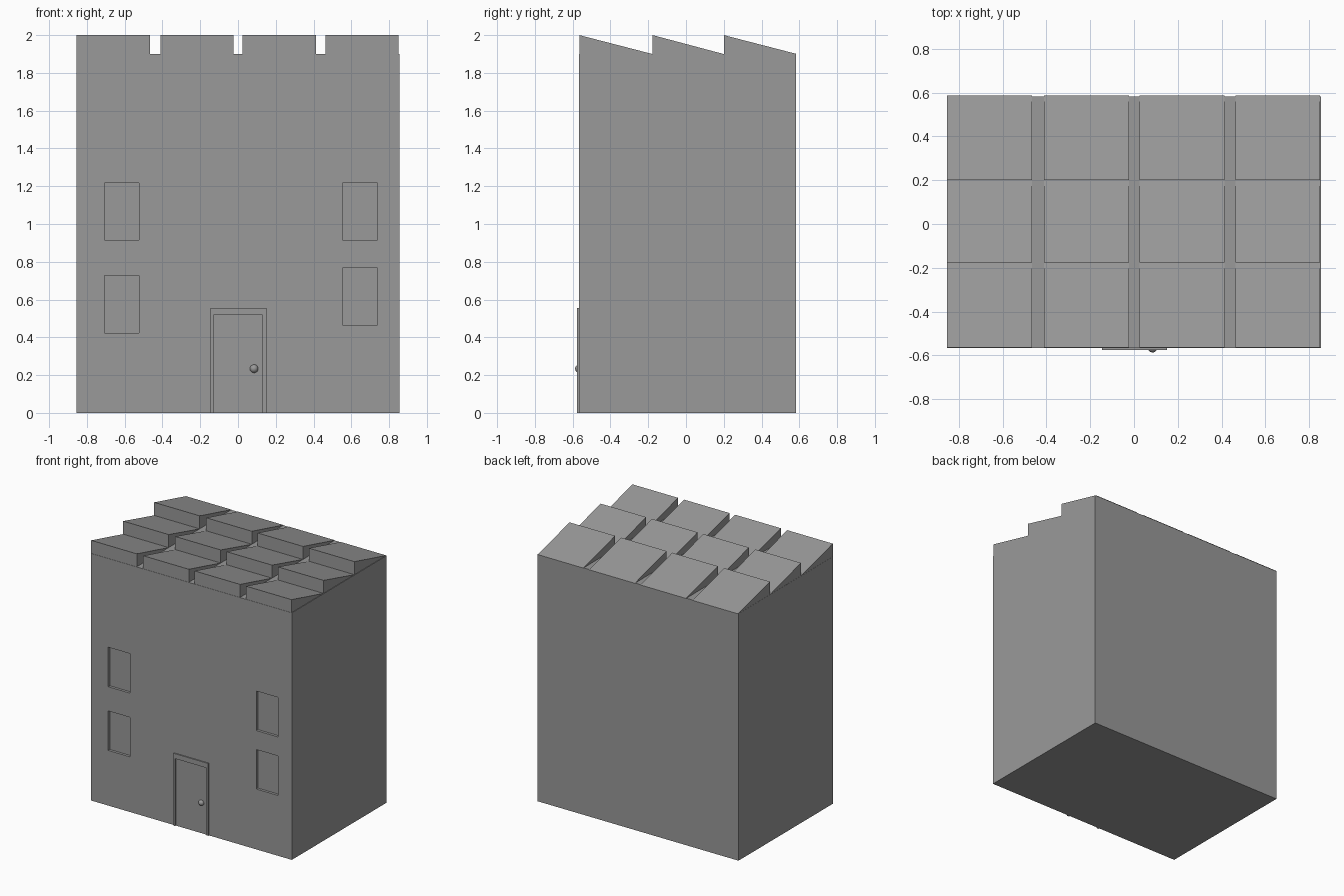
import bpy, math

if "Cube" in bpy.data.objects:
    bpy.data.objects.remove(bpy.data.objects["Cube"])

FRONT, BACK = -0.567, 0.583
WALL_TOP, ROOF_TOP = 1.9, 2.0

# Mid-dark grey for the whole house
grey = bpy.data.materials.new("dark_grey")
grey.diffuse_color = (0.32, 0.32, 0.32, 1)
grey.use_nodes = True
grey.node_tree.nodes["Principled BSDF"].inputs["Base Color"].default_value = grey.diffuse_color


def prism(name, profile, axis, lo, hi):
    """Extrude a 2D profile along 'x' (profile in y,z) or 'y' (profile in x,z)."""
    def place(p, d):
        return (d, p[0], p[1]) if axis == 'x' else (p[0], d, p[1])
    n = len(profile)
    verts = [place(p, d) for d in (lo, hi) for p in profile]
    faces = [list(range(n))[::-1], list(range(n, 2 * n))]
    faces += [[i, (i + 1) % n, n + (i + 1) % n, n + i] for i in range(n)]
    if axis == 'y':
        faces = [f[::-1] for f in faces]
    mesh = bpy.data.meshes.new(name)
    mesh.from_pydata(verts, [], faces)
    mesh.materials.append(grey)
    obj = bpy.data.objects.new(name, mesh)
    bpy.context.collection.objects.link(obj)
    return obj


def rect(x0, x1, z0, z1):
    return [(x0, z0), (x1, z0), (x1, z1), (x0, z1)]


# Main block of the house
walls = prism("walls", rect(-0.855, 0.855, 0, WALL_TOP), 'y', FRONT, BACK)

# Shallow recessed windows
for x, z in ((-0.708, 0.424), (-0.708, 0.914), (0.553, 0.464), (0.553, 0.914)):
    cutter = prism("window_cutter", rect(x, x + 0.185, z, z + 0.304), 'y',
                   FRONT - 0.05, FRONT + 0.02)
    cutter.hide_render = True
    bpy.context.view_layer.objects.active = walls
    mod = walls.modifiers.new("window", 'BOOLEAN')
    mod.operation = 'DIFFERENCE'
    mod.solver = 'EXACT'
    mod.object = cutter
    bpy.ops.object.modifier_apply(modifier=mod.name)
    bpy.data.objects.remove(cutter)

# Roof tiles: wedges, tall at the front and sloping to the wall top at the back
for y0, y1 in ((-0.565, -0.178), (-0.177, 0.199), (0.2, 0.587)):
    for x in (-0.854, -0.411, 0.025, 0.463):
        prism("roof_tile", [(y0, WALL_TOP), (y1, WALL_TOP), (y0, ROOF_TOP)],
              'x', x, x + 0.388)

# Door frame: one raised arch-shaped outline
prism("door_frame", [(-0.146, 0), (-0.131, 0), (-0.131, 0.518), (0.131, 0.518),
                     (0.131, 0), (0.15, 0), (0.15, 0.556), (-0.146, 0.556)],
      'y', FRONT - 0.009, FRONT + 0.005)

# Door knob
bpy.ops.mesh.primitive_uv_sphere_add(segments=32, ring_count=16, radius=0.022,
                                     location=(0.085, FRONT + 0.002, 0.234))
knob = bpy.context.object
knob.name = "door_knob"
knob.data.materials.append(grey)
bpy.ops.object.shade_smooth_by_angle(angle=math.radians(30))
